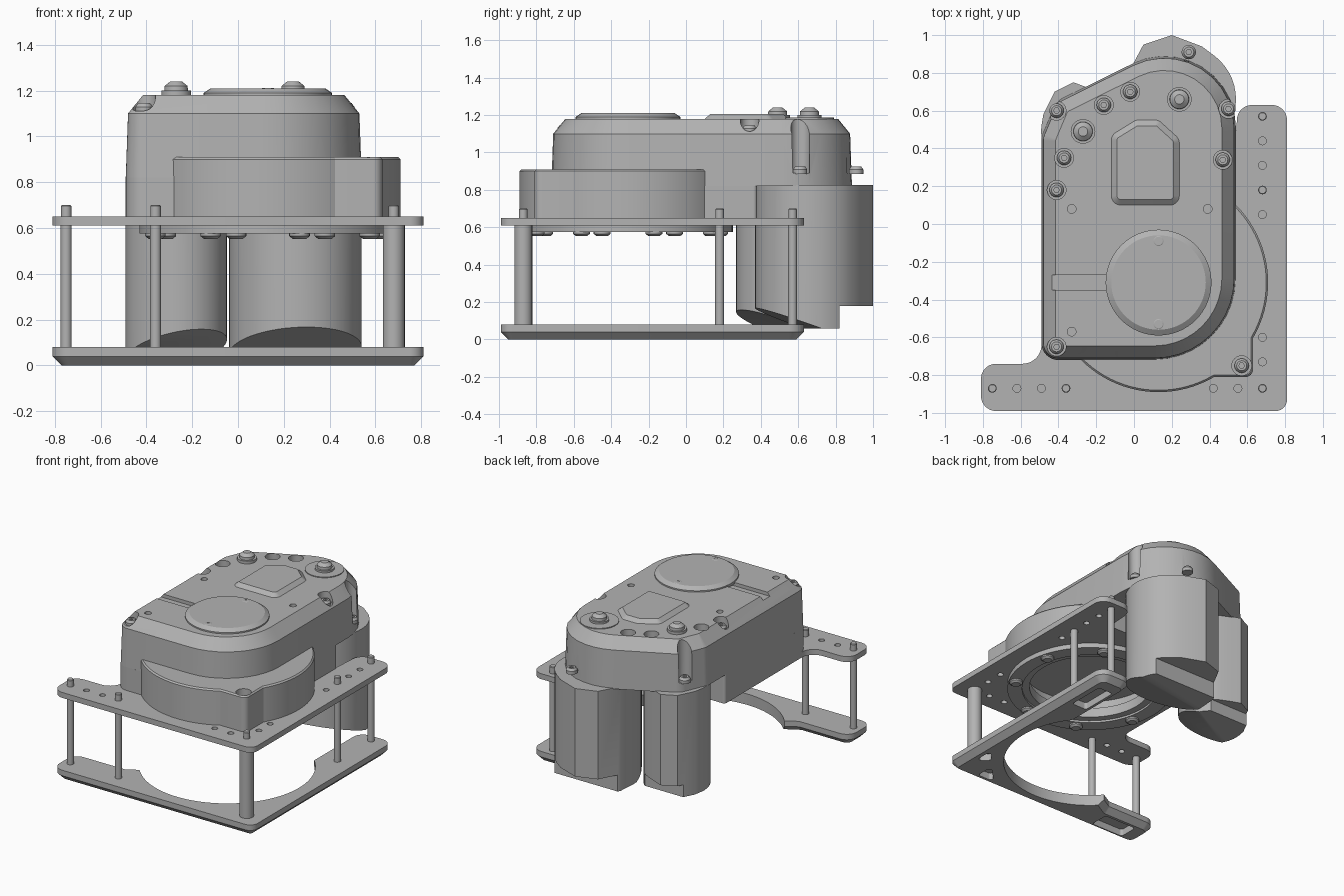
import bpy, bmesh, math
from mathutils import Vector

cube = bpy.data.objects.get("Cube")
if cube:
    bpy.data.objects.remove(cube, do_unlink=True)

grey = bpy.data.materials.new("plain grey")
grey.use_nodes = True
grey.diffuse_color = (0.45, 0.45, 0.45, 1)
grey.node_tree.nodes["Principled BSDF"].inputs["Base Color"].default_value = grey.diffuse_color
HUB = (0.13, -0.31)   # wheel axis


def loft(name, rings):
    """Closed solid through stacked rings with equal point counts."""
    bm = bmesh.new()
    rows = [[bm.verts.new(p) for p in ring] for ring in rings]
    for a, b in zip(rows, rows[1:]):
        for i in range(len(a)):
            j = (i + 1) % len(a)
            bm.faces.new((a[i], a[j], b[j], b[i]))
    bm.faces.new(rows[0][::-1])
    bm.faces.new(rows[-1])
    return finish(name, bm)


def finish(name, bm):
    bmesh.ops.recalc_face_normals(bm, faces=bm.faces)
    mesh = bpy.data.meshes.new(name)
    bm.to_mesh(mesh)
    bm.free()
    mesh.materials.append(grey)
    obj = bpy.data.objects.new(name, mesh)
    bpy.context.collection.objects.link(obj)
    return obj


def outline(corners, inset=0, seg=10):
    """Counter-clockwise polygon of (x, y, radius), inset and rounded."""
    pts = [Vector(c[:2]) for c in corners]
    out = []
    for i, p in enumerate(pts):
        d0 = (p - pts[i - 1]).normalized()
        d1 = (pts[(i + 1) % len(pts)] - p).normalized()
        n0, n1 = Vector((-d0.y, d0.x)), Vector((-d1.y, d1.x))
        q = p + (n0 + n1) * (inset / (1 + n0.dot(n1)))
        turn = d0.cross(d1)
        r = max(corners[i][2] - math.copysign(inset, turn), 0.004)
        side = math.copysign(1, turn)
        c = q + (n0 + n1) * (side * r / (1 + n0.dot(n1)))
        a0 = math.atan2(-n0.y * side, -n0.x * side)
        sweep = math.atan2(turn, d0.dot(d1))
        for k in range(seg + 1):
            a = a0 + sweep * k / seg
            out.append((c.x + r * math.cos(a), c.y + r * math.sin(a)))
    return out


def slab(name, corners, levels):
    """levels: (height, inset) from the bottom up."""
    return loft(name, [[(x, y, z) for x, y in outline(corners, d)] for z, d in levels])


def disc(name, x, y, levels, n=32):
    """levels: (height, radius) from the bottom up."""
    ring = [(math.cos(math.tau * k / n), math.sin(math.tau * k / n)) for k in range(n)]
    return loft(name, [[(x + r * c, y + r * s, z) for c, s in ring] for z, r in levels])


def carve(obj, cutters):
    for c in cutters:
        c.hide_render = True
        m = obj.modifiers.new("cut", "BOOLEAN")
        m.operation, m.solver, m.object = "DIFFERENCE", "EXACT", c
    bpy.context.view_layer.update()
    mesh = bpy.data.meshes.new_from_object(obj.evaluated_get(bpy.context.evaluated_depsgraph_get()))
    obj.modifiers.clear()
    obj.data = mesh
    for c in cutters:
        bpy.data.objects.remove(c, do_unlink=True)


def hole(x, y, z0, z1, r, n=24):
    return disc("cutter", x, y, [(z0, r), (z1, r)], n)


def box(x0, x1, y0, y1):
    return [(x0, y0, .004), (x1, y0, .004), (x1, y1, .004), (x0, y1, .004)]


def screw(name, x, y, z, r, h):
    """Button head with a socket."""
    s = disc(name, x, y, [(z, r), (z + h * .6, r), (z + h, r * .7)], 24)
    carve(s, [hole(x, y, z + h * .5, z + h * 2, r * .4, 6)])


# Gear housing: tall cover, chamfered along its upper rim
cover = [(-.49, -.72, .09), (.54, -.72, .43), (.54, 1.12, .38), (-.41, .65, .1), (-.49, .46, .1)]
housing = slab("gear_housing", cover, [(.82, 0), (1.1, .01), (1.18, .075)])
deep = [(-.41, .6), (.29, .91), (.5, .61)]
shallow = [(-.16, .63), (-.02, .7), (.47, .34), (-.37, .35), (-.41, .18), (-.41, -.65)]
cuts = [hole(x, y, .89, 1.3, .05) for x, y in deep]
cuts += [hole(x, y, 1.11, 1.3, .05) for x, y in shallow]
cuts += [hole(x, y, 1.13, 1.3, .023) for x, y in [(-.33, .08), (.39, .08), (-.33, -.57)]]
cuts.append(slab("cutter", box(-.6, -.1, -.35, -.27), [(1.155, 0), (1.3, 0)]))
carve(housing, cuts)
for spots, z in ((deep, .885), (shallow, 1.105)):
    for x, y in spots:
        screw("housing_screw", x, y, z, .038, .04)

# Lower housing above the wheel
lower = [(-.49, -.72, .09), (.54, -.72, .43), (.54, .38, .02), (-.1, .38, .02), (-.2, .25, .02), (-.49, .25, .02)]
base = slab("lower_housing", lower, [(.61, 0), (.821, 0)])
carve(base, [hole(*HUB, .5, .74, .46, 64)])

# Round wheel guard with a corner lug
guard = disc("wheel_guard", *HUB, [(.575, .56), (.61, .56), (.611, .58), (.9, .58), (.91, .57)], 96)
carve(guard, [hole(*HUB, .5, .74, .46, 64), hole(.57, -.75, .8, 1, .052)])
lug = slab("guard_lug", [(.3, -.81, .01), (.63, -.81, .04), (.63, -.5, .01)], [(.62, 0), (.9, 0), (.91, .01)])
carve(lug, [hole(.57, -.75, .8, 1, .052)])
screw("lug_screw", .57, -.75, .795, .038, .04)

# Bearing ring and flange screws below the guard
ring = disc("bearing_ring", *HUB, [(.59, .47), (.66, .47)], 64)
carve(ring, [hole(*HUB, .5, .8, .41, 64)])
for k in range(8):
    a = math.tau * (k + .35) / 8
    disc("flange_screw", HUB[0] + .51 * math.cos(a), HUB[1] + .51 * math.sin(a),
         [(.553, .03), (.565, .045), (.58, .045)], 20)

# L-shaped top plate with a row of holes along each arm
elbow = [(-.81, -.99, .08), (.81, -.99, .06), (.81, .63, .08), (.55, .63, .08)]
top_plate = slab("top_plate", elbow + [(.53, .32, .02), (-.49, .2, .02), (-.49, -.74, .1), (-.81, -.74, .08)],
                 [(.61, 0), (.65, 0)])
row_y = [.57, .44, .31, .18, .05, -.6, -.73, -.87]
row_x = [-.75, -.62, -.49, -.36, .42, .55]
spots = [(.68, y) for y in row_y] + [(x, -.87) for x in row_x]
carve(top_plate, [hole(x, y, .5, .8, .021, 16) for x, y in spots] + [hole(*HUB, .5, .8, .5, 64)])

# L-shaped bottom plate curved around the wheel, pocketed beneath
bottom = slab("bottom_plate", elbow + [(.55, -.2, .02), (-.4, -.74, .02), (-.81, -.74, .08)],
              [(0, .04), (.04, 0), (.08, 0)])
pockets = [[(.61, .22, .02), (.73, .22, .02), (.73, .5, .02), (.61, .5, .02)],
           [(-.68, -.94, .02), (-.42, -.94, .02), (-.42, -.8, .02), (-.68, -.8, .02)],
           [(.46, -.93, .02), (.6, -.93, .02), (.6, -.79, .02)],
           [(.74, -.79, .02), (.74, -.62, .02), (.66, -.72, .02)]]
carve(bottom, [hole(*HUB, -.1, .2, .585, 96)] + [slab("cutter", p, [(-.1, 0), (.05, 0)]) for p in pockets])

# Standoffs with studs through the top plate
for x, y, r in [(-.75, -.87, .024), (-.36, -.87, .024), (.68, .18, .024), (.68, .57, .024), (.68, -.87, .048)]:
    disc("standoff", x, y, [(.05, r), (.62, r)], 24)
    disc("stud", x, y, [(.6, .023), (.695, .023), (.7, .019)], 20)


# Motors: round bodies with a faceted back and a slanted front foot
def motor(name, x, y, r, back, z0, tilt, point):
    bm = bmesh.new()
    ring = [(x + r * math.cos(math.tau * k / 48), y + r * math.sin(math.tau * k / 48)) for k in range(48)]
    for px, py in ring + back:
        for z in (z0, .825):
            bm.verts.new((px, py, z))
    hull = bmesh.ops.convex_hull(bm, input=bm.verts)
    bmesh.ops.delete(bm, geom=list({v for v in hull["geom_interior"] if isinstance(v, bmesh.types.BMVert)}),
                     context="VERTS")
    bmesh.ops.dissolve_limit(bm, angle_limit=.01, verts=bm.verts, edges=bm.edges)
    cut = bmesh.ops.bisect_plane(bm, geom=bm.verts[:] + bm.edges[:] + bm.faces[:],
                                 plane_co=point, plane_no=tilt, clear_outer=True)
    edges = [e for e in cut["geom_cut"] if isinstance(e, bmesh.types.BMEdge)]
    bmesh.ops.holes_fill(bm, edges=edges)
    return finish(name, bm)


drive = motor("large_motor", .25, .66, .29, [(-.03, .8), (.05, .95), (.2, 1), (.36, .94)], .06,
              (.06, -.35, -1), (.31, .37, .17))
carve(drive, [slab("cutter", box(-.2, .8, .82, 1.2), [(-.1, 0), (.18, 0)])])
steer = motor("small_motor", -.27, .49, .222, [(-.48, .58), (-.42, .7), (-.32, .75), (-.24, .72)], .07,
              (.2, -.35, -1), (-.2, .27, .16))
carve(steer, [slab("cutter", box(-.7, 0, .66, .9), [(-.1, 0), (.16, 0)])])

# Top details: hub cap, raised pad, shaft caps
disc("hub_cap", *HUB, [(1.17, .28), (1.19, .28), (1.21, .25)], 64)
for y in (-.09, -.53):
    screw("cap_screw", HUB[0], y, 1.2, .032, .012)
pad = [(-.12, .1, .05), (.24, .1, .05), (.24, .45, .05), (.13, .55, .04), (.01, .55, .04), (-.12, .47, .05)]
slab("raised_pad", pad, [(1.17, 0), (1.18, 0), (1.205, .03)])
disc("large_shaft_seat", .24, .66, [(1.17, .13), (1.186, .13)], 48)
for x, y in [(.24, .66), (-.27, .49)]:
    disc("shaft_collar", x, y, [(1.17, .065), (1.2, .065)])
    disc("shaft_cap", x, y, [(1.19, .052), (1.22, .05), (1.24, .025)])

bpy.ops.object.select_all(action="DESELECT")
for obj in bpy.context.scene.objects:
    if obj.type == "MESH":
        obj.select_set(True)
        bpy.context.view_layer.objects.active = obj
bpy.ops.object.shade_smooth_by_angle(angle=math.radians(25))
